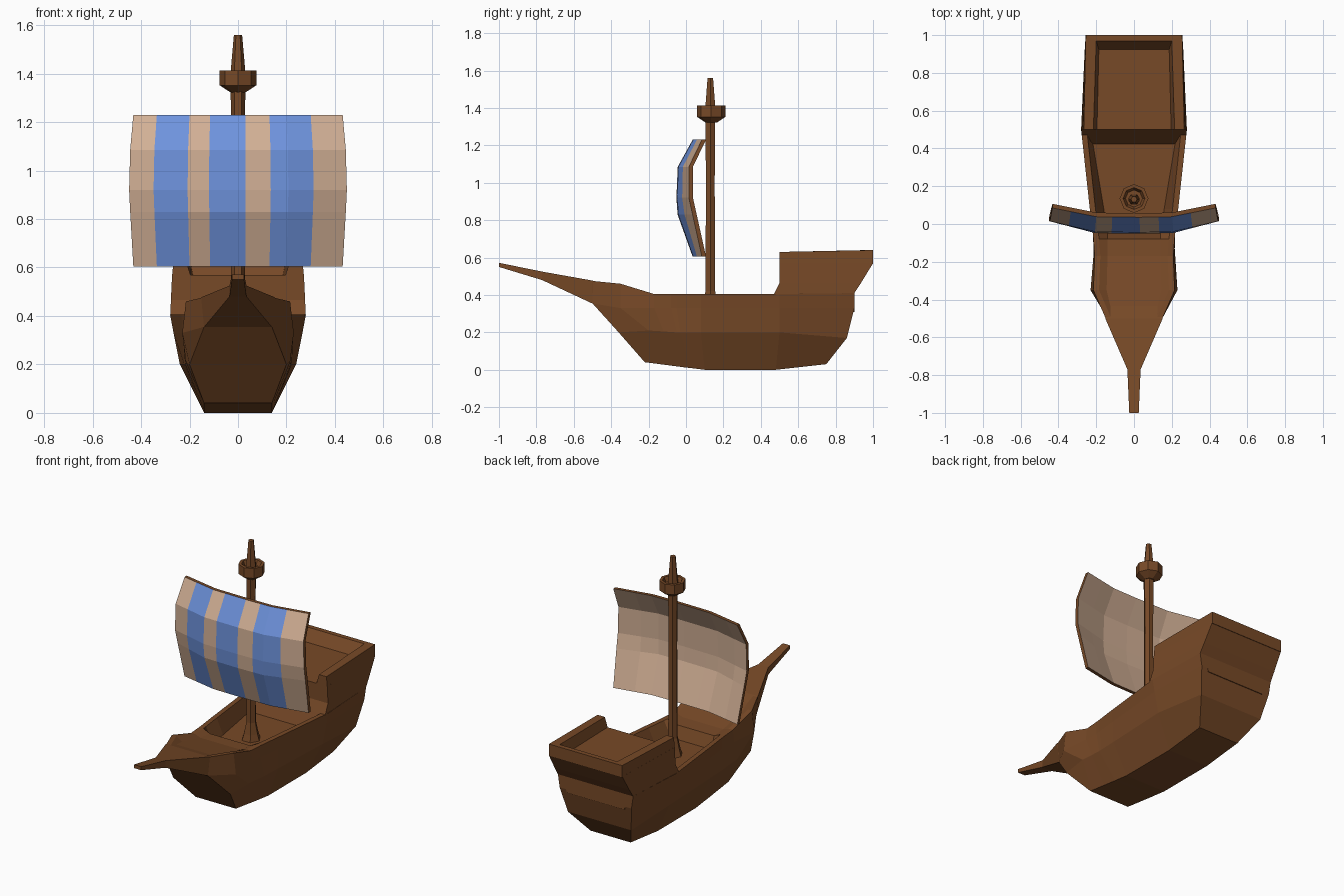
import bpy, bmesh, math

if "Cube" in bpy.data.objects:
    bpy.data.objects.remove(bpy.data.objects["Cube"])

def mat(name, rgb):
    m = bpy.data.materials.new(name)
    m.diffuse_color = (*rgb, 1)
    m.use_nodes = True
    m.node_tree.nodes["Principled BSDF"].inputs["Base Color"].default_value = m.diffuse_color
    return m

WOOD = mat("brown wood", (0.185, 0.067, 0.02))
TAN = mat("tan cloth", (0.64, 0.43, 0.30))
BLUE = mat("blue cloth", (0.155, 0.29, 0.72))

def finish(name, bm, mats=(WOOD,)):
    bmesh.ops.recalc_face_normals(bm, faces=bm.faces)
    me = bpy.data.meshes.new(name)
    bm.to_mesh(me)
    bm.free()
    for m in mats:
        me.materials.append(m)
    ob = bpy.data.objects.new(name, me)
    bpy.context.collection.objects.link(ob)
    return ob

def loft(name, rings, ladder_caps=False):
    """Skin closed rings; ladder caps join mirrored point pairs of end rings."""
    bm = bmesh.new()
    vs = [[bm.verts.new(p) for p in r] for r in rings]
    n = len(rings[0])
    for a, b in zip(vs, vs[1:]):
        for i in range(n):
            j = (i + 1) % n
            bm.faces.new((a[i], a[j], b[j], b[i]))
    for r in (vs[0], vs[-1]):
        if ladder_caps:
            for i in range(n // 2 - 1):
                bm.faces.new((r[i], r[i + 1], r[n - 2 - i], r[n - 1 - i]))
        else:
            bm.faces.new(r)
    return finish(name, bm)

def lathe(name, profile, sides, cy):
    rings = []
    for r, z in profile:
        rings.append([(r * math.cos(2 * math.pi * k / sides),
                       cy + r * math.sin(2 * math.pi * k / sides), z) for k in range(sides)])
    return loft(name, rings)

# Hull with bulwarks and deck
# keel y,z | mid y,w,z | rim y,w,z | upper w,z | deck w,z
stations = [
    (-.22, .04, -.36, .20, .20, -.50, .15, .475, .14, .355, .11, .47),
    (-.215, .04, -.20, .215, .21, -.35, .215, .46, .23, .33, .145, .435),
    (-.10, .025, -.12, .215, .205, -.17, .208, .405, .215, .33, .14, .392),
    (.00, .012, -.05, .217, .20, -.08, .215, .405, .212, .33, .14, .385),
    (.02, .01, -.03, .218, .20, -.05, .218, .405, .214, .33, .14, .31),
    (.10, .0, .08, .222, .20, .08, .234, .405, .228, .33, .16, .31),
    (.48, .0, .50, .24, .20, .50, .28, .405, .266, .33, .23, .31),
    (.75, .03, .86, .22, .17, .90, .262, .41, .25, .33, .20, .31),
]
rings = []
for ky, kz, my, mw, mz, ry, rw, rz, uw, uz, dw, dz in stations:
    half = [(dw, ry, dz), (rw - .03, ry, rz), (rw, ry, rz),
            (uw, ry, uz), (mw, my, mz), (.14, ky, kz)]
    rings.append(half + [(-x, y, z) for x, y, z in reversed(half)])
loft("hull", rings, ladder_caps=True)

# Beak and bowsprit
beak = [(-.42, .15, .13, .45, .36), (-.5, .152, .14, .477, .354),
        (-.77, .035, .035, .525, .48), (-1, .025, .025, .572, .55)]
loft("bowsprit", [[(-t, y, zt), (t, y, zt), (b, y, zb), (-b, y, zb)]
                  for y, t, b, zt, zb in beak])

# Stern castle block: front y, front w, back y, back w, front z, back z
castle = [(.42, .225, .80, .20, .30, .30), (.47, .279, .90, .262, .405, .41),
          (.50, .277, .936, .26, .465, .465), (.50, .272, 1.0, .256, .57, .57)]
loft("stern_castle", [[(-fw, fy, fz), (fw, fy, fz), (bw, by, bz), (-bw, by, bz)]
                      for fy, fw, by, bw, fz, bz in castle])

# Parapet: U-shaped, open to the front
front = [(.272, .50, .565), (.266, .50, .63), (.215, .50, .63), (.195, .50, .565)]
back = [(.256, 1.0, .565), (.255, 1.0, .64), (.20, .97, .64), (.185, .92, .565)]
flip = lambda pts: [(-x, y, z) for x, y, z in pts]
loft("parapet", [front, back, flip(back), flip(front)])

# Mast and lookout
lathe("mast", [(.06, .30), (.045, .35), (.03, .42), (.027, 1.0), (.031, 1.40), (.017, 1.56)], 6, .13)
lathe("crows_nest", [(.03, 1.322), (.076, 1.352), (.076, 1.413), (.058, 1.413), (.045, 1.385)], 8, .135)

# Sail: bulging sheet with striped front, plain back and wooden rim
xs = [-.432, -.335, -.2, -.115, .03, .13, .2, .30, .432]
rows = [(1.23, .035, .085, 1.0), (1.085, -.045, .015, 1.03), (.92, -.052, .015, 1.04),
        (.83, -.046, .035, 1.03), (.605, .035, .085, 1.0)]
bm = bmesh.new()
def sheet(offset):
    grid = []
    for z, yc, ye, s in rows:
        grid.append([bm.verts.new((x * s, yc + offset + (ye - yc) * (
            max(0, abs(x) - .2) / .232 * .85 + abs(x) / .432 * .15), z)) for x in xs])
    return grid
f, b = sheet(0), sheet(.022)
for r in range(len(rows) - 1):
    for c in range(len(xs) - 1):
        face = bm.faces.new((f[r][c], f[r][c + 1], f[r + 1][c + 1], f[r + 1][c]))
        face.material_index = 2 if c in (1, 3, 5, 6) else 1
        face = bm.faces.new((b[r][c], b[r + 1][c], b[r + 1][c + 1], b[r][c + 1]))
        face.material_index = 1
def border(g):
    return (g[0][:-1] + [row[-1] for row in g[:-1]] + g[-1][:0:-1]
            + [row[0] for row in g[:0:-1]])
fb, bb = border(f), border(b)
for i in range(len(fb)):
    j = (i + 1) % len(fb)
    bm.faces.new((fb[i], fb[j], bb[j], bb[i])).material_index = 0
finish("sail", bm, (WOOD, TAN, BLUE))
